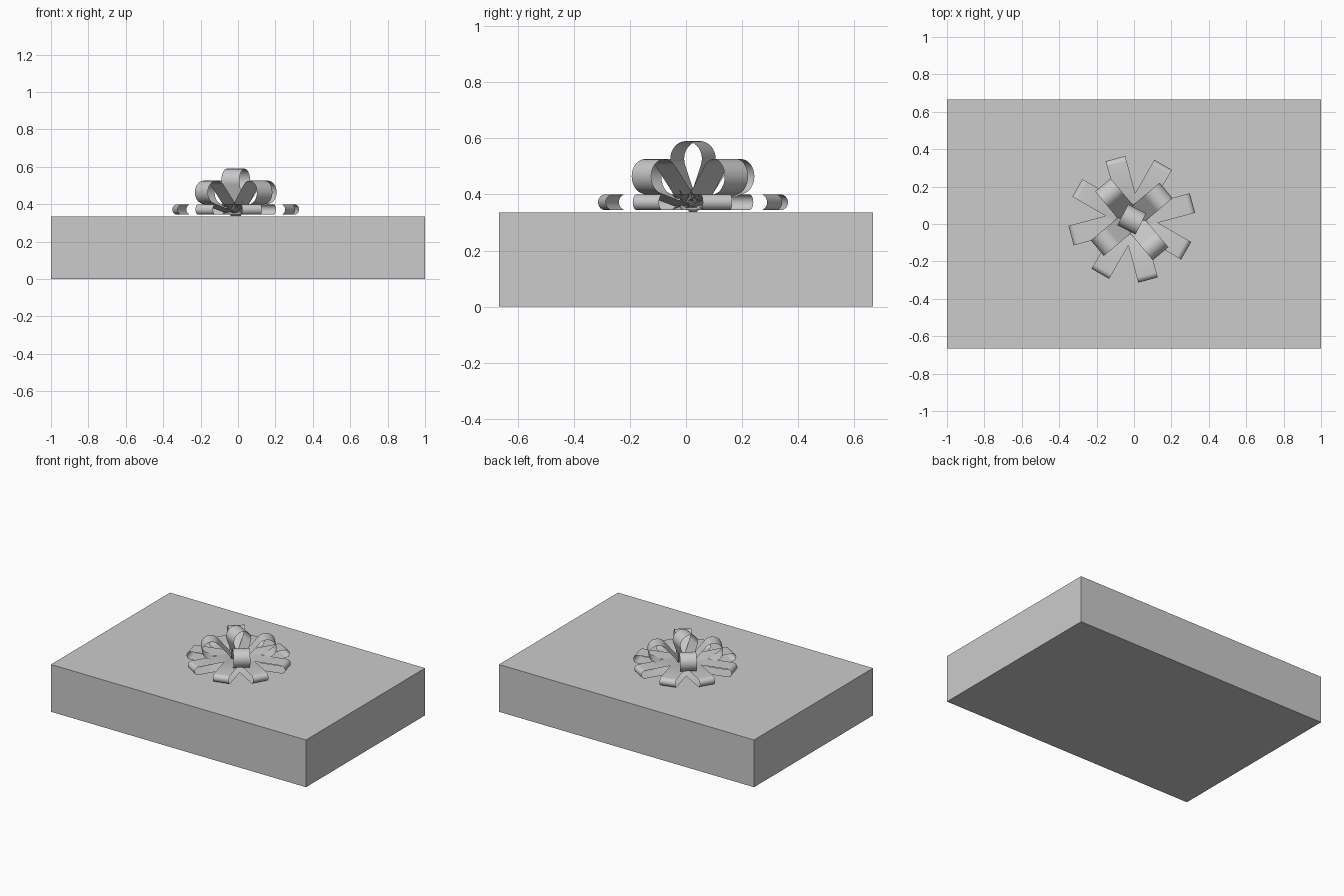
import bpy
from math import sin, cos, pi, radians, atan2, acos, hypot
from mathutils import Matrix, Vector

cube = bpy.data.objects.get("Cube")
if cube:
    bpy.data.objects.remove(cube, do_unlink=True)

GREY = (0.6, 0.6, 0.6, 1.0)
grey = bpy.data.materials.new("plain_grey")
grey.use_nodes = True
grey.diffuse_color = GREY
grey.node_tree.nodes["Principled BSDF"].inputs["Base Color"].default_value = GREY

BOX_TOP = 0.335
BOW_CENTRE = Vector((-0.012, 0.025, 0))
RIBBON = 0.108


def loop_profile(apex, centre, radius, neck=0, steps=20):
    """Teardrop outline as (reach, height); a neck gives parallel sides."""
    dx, dz = centre[0] - apex[0], centre[1] - apex[1]
    length, axis = hypot(dx, dz), atan2(dz, dx)
    span = pi / 2 if neck else pi - acos(radius / length)
    arc = [axis - span + 2 * span * i / steps for i in range(steps + 1)]
    pts = [(centre[0] + radius * cos(a), centre[1] + radius * sin(a)) for a in arc]
    if neck:
        pts = [(neck, centre[1] - radius)] + pts + [(neck, centre[1] + radius)]
    return [apex] + pts + [apex]


def ribbon_loop(name, profile, angle, width=RIBBON):
    """Sweep an outline sideways into a thin ribbon and turn it about the bow."""
    verts = [(r, s * width / 2, z) for r, z in profile for s in (-1, 1)]
    faces = [(2 * i, 2 * i + 1, 2 * i + 3, 2 * i + 2) for i in range(len(profile) - 1)]
    mesh = bpy.data.meshes.new(name)
    mesh.from_pydata(verts, [], faces)
    mesh.transform(Matrix.Translation(BOW_CENTRE) @ Matrix.Rotation(radians(angle), 4, "Z"))
    mesh.materials.append(grey)
    obj = bpy.data.objects.new(name, mesh)
    bpy.context.collection.objects.link(obj)
    bpy.ops.object.select_all(action="DESELECT")
    obj.select_set(True)
    bpy.context.view_layer.objects.active = obj
    bpy.ops.object.shade_smooth_by_angle(angle=radians(35))


# Gift box
bpy.ops.mesh.primitive_cube_add(size=1, location=(0, 0, BOX_TOP / 2))
box = bpy.context.object
box.name = "gift_box"
box.scale = (2, 1.333, BOX_TOP)
box.data.materials.append(grey)

# Flat lower ring of loops
lower = loop_profile((0, 0.372), (0.308, 0.372), 0.028, neck=0.06)
for i in range(8):
    ribbon_loop(f"lower_loop_{i + 1}", lower, 15 + 45 * i)

# Raised middle ring of loops
middle = loop_profile((0, 0.345), (0.178, 0.464), 0.062)
for i in range(4):
    ribbon_loop(f"middle_loop_{i + 1}", middle, 40 + 90 * i)

# Upright loop on top
ribbon_loop("top_loop", loop_profile((0, 0.345), (0, 0.527), 0.063), 63)

# Small knot in the centre
ribbon_loop("centre_knot", loop_profile((0, 0.337), (0, 0.385), 0.033), 63, 0.06)
